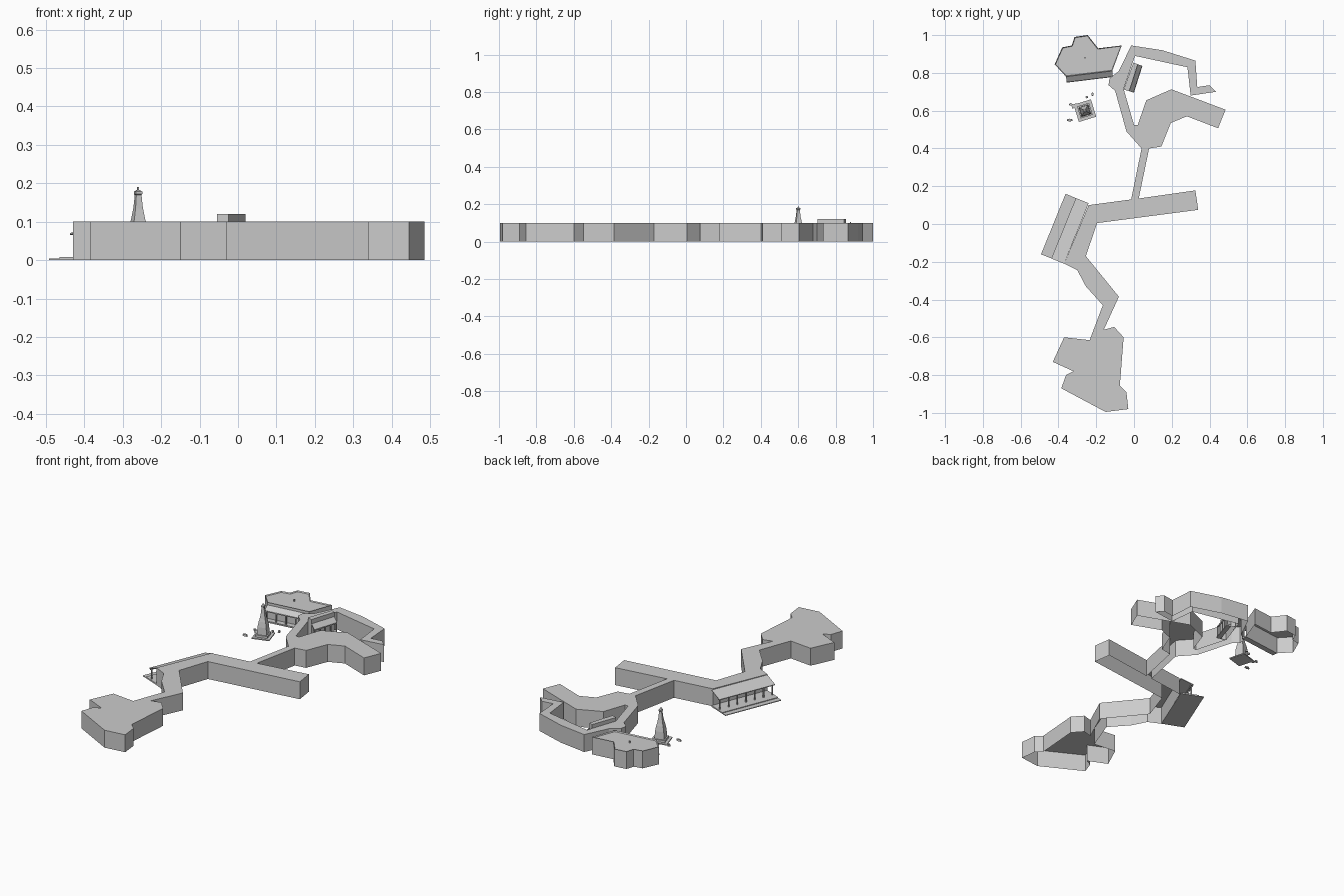
import bpy, bmesh, math
from mathutils import Vector, Matrix

if "Cube" in bpy.data.objects:
    bpy.data.objects.remove(bpy.data.objects["Cube"])

H = 0.1


def finish(bm, name):
    me = bpy.data.meshes.new(name)
    bm.to_mesh(me)
    bm.free()
    ob = bpy.data.objects.new(name, me)
    bpy.context.collection.objects.link(ob)
    return ob


def prism(name, pts, z0, z1, bottom=True):
    """Extrude a plan outline; bottom=False leaves an open shell."""
    bm = bmesh.new()
    lo = [bm.verts.new((x, y, z0)) for x, y in pts]
    hi = [bm.verts.new((x, y, z1)) for x, y in pts]
    n = len(pts)
    for i in range(n):
        j = (i + 1) % n
        bm.faces.new((lo[i], lo[j], hi[j], hi[i]))
    bm.faces.new(hi)
    if bottom:
        bm.faces.new(lo[::-1])
    bmesh.ops.recalc_face_normals(bm, faces=bm.faces)
    if max(f.normal.z for f in bm.faces) < 0.5:
        bmesh.ops.reverse_faces(bm, faces=bm.faces)
    return finish(bm, name)


def box(name, c, size, ang=0.0):
    bm = bmesh.new()
    m = Matrix.Translation(c) @ Matrix.Rotation(ang, 4, 'Z') @ Matrix.Diagonal((*size, 1))
    bmesh.ops.create_cube(bm, size=1, matrix=m)
    return finish(bm, name)


def porch(name, a, b, roof, base, z_wall, z_eave, count):
    """Sloped roof, posts, rail and stepped base on the outer side of wall a-b."""
    a, b = Vector(a), Vector(b)
    d = (b - a).normalized()
    n = Vector((d.y, -d.x))
    bm = bmesh.new()
    t = 0.004
    prof = [(0, z_wall), (roof, z_eave), (roof, z_eave - t), (0, z_wall - t)]
    ends = [[bm.verts.new((*(p + n * o), z)) for o, z in prof] for p in (a, b)]
    for i in range(4):
        j = (i + 1) % 4
        bm.faces.new((ends[0][i], ends[0][j], ends[1][j], ends[1][i]))
    bm.faces.new(ends[0][::-1])
    bm.faces.new(ends[1])
    bmesh.ops.recalc_face_normals(bm, faces=bm.faces)
    finish(bm, name + "_roof")
    # steps down to the ground
    for k, (w, h) in enumerate(((base, 0.004), ((roof + base) / 2, 0.008))):
        prism(f"{name}_step_{k}", [a, b, b + n * w, a + n * w], 0, h)
    # posts and header beam
    ang = math.atan2(d.y, d.x)
    for i in range(count):
        p = a.lerp(b, 0.03 + 0.94 * i / (count - 1)) + n * roof * 0.85
        box(f"{name}_post_{i}", (p.x, p.y, z_eave / 2), (0.006, 0.006, z_eave), ang)
    m = (a + b) / 2 + n * roof * 0.85
    box(name + "_beam", (m.x, m.y, z_eave - 0.004), ((b - a).length, 0.005, 0.006), ang)


# main winding building, open underneath
outline = [
    (-.37, -.60), (-.43, -.73), (-.32, -.78), (-.36, -.80), (-.385, -.87), (-.15, -.995),
    (-.03, -.98), (-.04, -.89), (-.075, -.855), (-.055, -.60), (-.105, -.545), (-.16, -.56),
    (-.08, -.385), (-.255, -.17), (-.195, .005), (.34, .075), (.325, .178), (.025, .135),
    (.08, .40), (.145, .41), (.195, .535), (.28, .57), (.445, .507), (.485, .605),
    (.198, .713), (.065, .655), (.02, .525), (0, .525), (-.055, .715), (.005, .89),
    (.283, .83), (.30, .68), (.435, .70), (.40, .735), (.335, .725), (.325, .865),
    (.15, .92), (-.015, .945), (-.08, .81), (-.13, .77), (-.135, .735), (-.10, .705),
    (-.04, .49), (.04, .40), (-.015, .13), (-.24, .10), (-.37, -.21), (-.30, -.245),
    (-.255, -.33), (-.165, -.43), (-.235, -.615)]
prism("main_building", outline, 0, H, bottom=False)

# separate pavilion with a low parapet
pav = [(-.42, .845), (-.38, .935), (-.33, .945), (-.315, .99), (-.245, 1.0),
       (-.19, .93), (-.065, .945), (-.115, .81), (-.36, .78)]
ob = prism("pavilion", pav, 0, H, bottom=False)
bm = bmesh.new()
bm.from_mesh(ob.data)
top = [f for f in bm.faces if f.normal.z > 0.9]
bmesh.ops.inset_region(bm, faces=top, thickness=0.005)
for v in top[0].verts:
    v.co.z -= 0.006
bm.to_mesh(ob.data)
bm.free()
box("pavilion_vent", (-.26, .88, H), (.006, .006, .012))

# raised roof block beside the courtyard
prism("raised_roof_block", [(-.055, .712), (-.025, .703), (.02, .845), (-.003, .855)], 0, 0.12,
      bottom=False)

# porches: west front, pavilion front, courtyard
porch("west_porch", (-.37, -.21), (-.24, .11), -.073, -.132, 0.097, 0.07, 7)
porch("pavilion_porch", (-.36, .78), (-.115, .81), .03, .032, 0.085, 0.065, 5)
porch("courtyard_porch", (-.025, .703), (.02, .845), .024, .026, 0.095, 0.07, 5)

# spire monument: stacked square rings lofted into one tapering body
ROT = math.radians(17)
C = Vector((-.26, .60))
for k, (s, z0, z1) in enumerate(((.096, 0, .006), (.066, .006, .018))):
    box(f"spire_plinth_{k}", (C.x, C.y, (z0 + z1) / 2), (s, s, z1 - z0), ROT)
rings = [(.026, .018), (.024, .06), (.019, .09), (.015, .105), (.010, .135), (.007, .17),
         (.009, .172), (.009, .178), (.004, .182), (.002, .183), (.002, .19)]
bm = bmesh.new()
loops = []
for r, z in rings:
    loops.append([bm.verts.new((C.x + r * 1.414 * math.cos(ROT + math.pi / 4 + i * math.pi / 2),
                                C.y + r * 1.414 * math.sin(ROT + math.pi / 4 + i * math.pi / 2), z))
                  for i in range(4)])
for lo, hi in zip(loops, loops[1:]):
    for i in range(4):
        j = (i + 1) % 4
        bm.faces.new((lo[i], lo[j], hi[j], hi[i]))
bm.faces.new(loops[-1])
bm.faces.new(loops[0][::-1])
finish(bm, "spire")

# small stones and path slab around the monument
for k, (x, y, sx, sy) in enumerate(((-.34, .55, .03, .014), (-.25, .672, .012, .012),
                                    (-.22, .687, .012, .018), (-.335, .633, .018, .012))):
    bm = bmesh.new()
    m = Matrix.Translation((x, y, .005)) @ Matrix.Diagonal((sx, sy, .01, 1))
    bmesh.ops.create_cone(bm, cap_ends=True, segments=6, radius1=.55, radius2=.45, depth=1, matrix=m)
    finish(bm, f"stone_{k}")
box("path_slab", (-.315, .625, .002), (.03, .02, .004), ROT)
